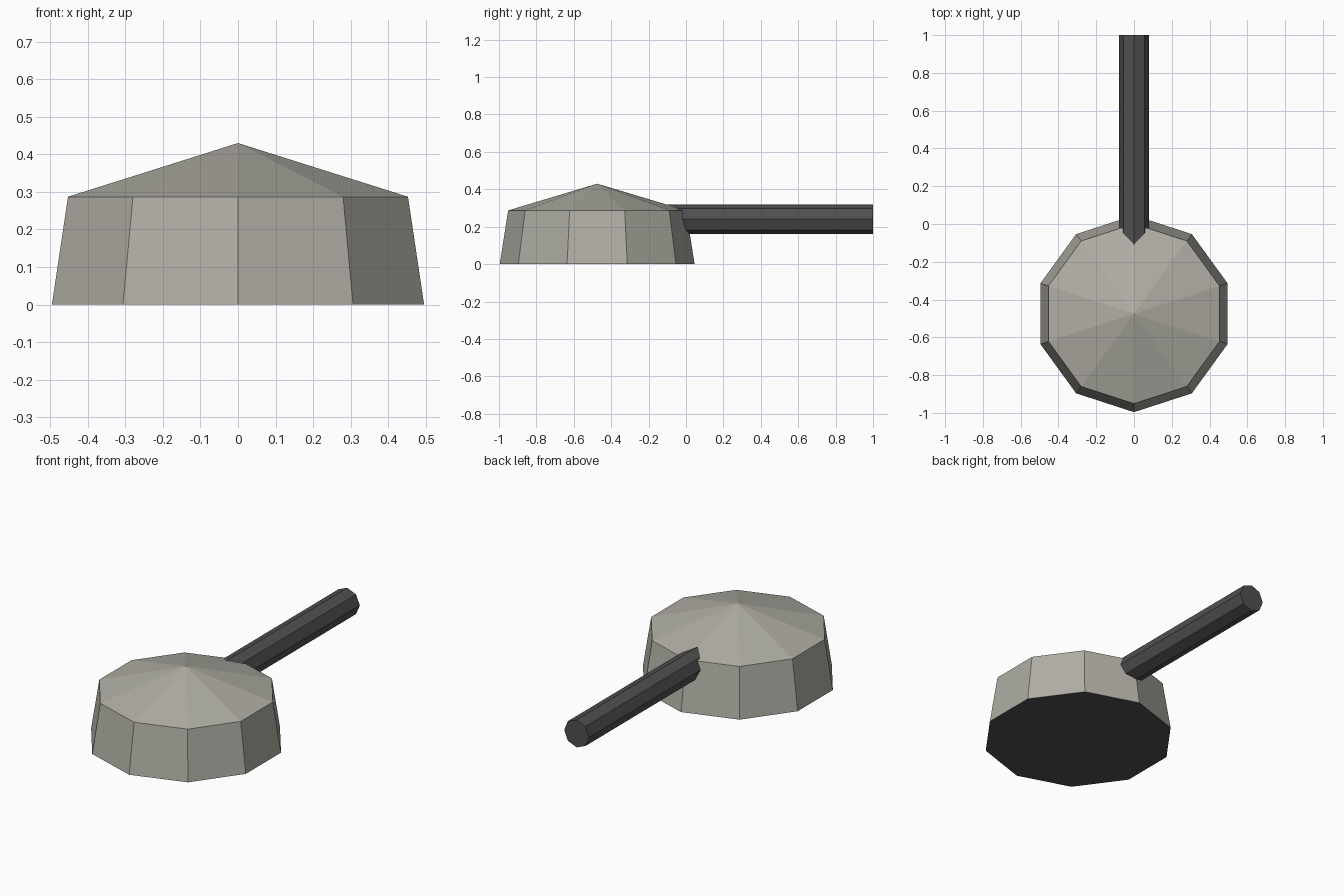
import bpy, bmesh, math

if "Cube" in bpy.data.objects:
    bpy.data.objects.remove(bpy.data.objects["Cube"])

def material(name, rgb):
    m = bpy.data.materials.new(name)
    m.diffuse_color = (*rgb, 1)
    m.use_nodes = True
    m.node_tree.nodes["Principled BSDF"].inputs["Base Color"].default_value = m.diffuse_color
    return m

stone = material("warm grey", (0.43, 0.42, 0.37))
dark = material("dark grey", (0.08, 0.08, 0.08))

def make_object(name, bm, mats):
    bmesh.ops.recalc_face_normals(bm, faces=bm.faces[:])
    me = bpy.data.meshes.new(name)
    bm.to_mesh(me)
    bm.free()
    for m in mats:
        me.materials.append(m)
    ob = bpy.data.objects.new(name, me)
    bpy.context.collection.objects.link(ob)
    return ob

# Ten-sided tapered head with a shallow pointed roof and dark underside
SIDES, CY = 10, -0.475
bm = bmesh.new()

def ring(radius, z):
    return [bm.verts.new((radius * math.sin(2 * math.pi * i / SIDES),
                          CY + radius * math.cos(2 * math.pi * i / SIDES), z))
            for i in range(SIDES)]

low, high = ring(0.521, 0), ring(0.476, 0.287)
apex = bm.verts.new((0, CY, 0.43))
for i in range(SIDES):
    j = (i + 1) % SIDES
    bm.faces.new((low[i], low[j], high[j], high[i]))
    bm.faces.new((high[i], high[j], apex))
bm.faces.new(low).material_index = 1
make_object("head", bm, [stone, dark])

# Eight-sided handle running back from inside the head
bm = bmesh.new()
bmesh.ops.create_cone(bm, cap_ends=True, segments=8, radius1=0.08, radius2=0.08, depth=1.2)
handle = make_object("handle", bm, [dark])
handle.rotation_euler = (math.radians(90), 0, 0)
handle.location = (0, 0.4, 0.24)
